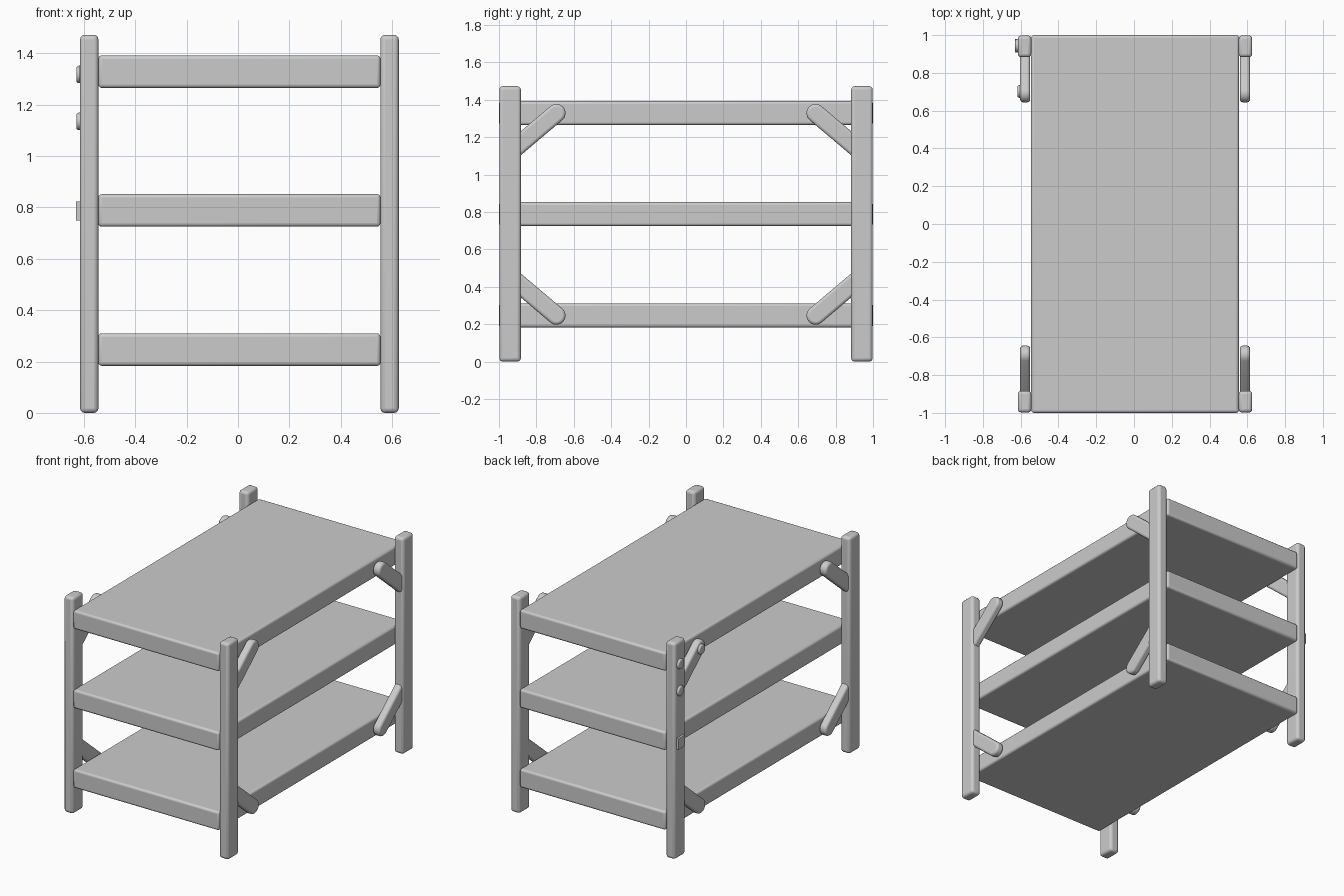
import bpy, bmesh, math
from mathutils import Matrix

if "Cube" in bpy.data.objects:
    bpy.data.objects.remove(bpy.data.objects["Cube"])

CX = 0.0055     # middle plane between the legs
MID_Z = 0.787   # mirror height of the braces


def finish(name, bm, bevel=0, segs=3, angle=35):
    bmesh.ops.recalc_face_normals(bm, faces=bm.faces)
    me = bpy.data.meshes.new(name)
    bm.to_mesh(me)
    bm.free()
    ob = bpy.data.objects.new(name, me)
    bpy.context.collection.objects.link(ob)
    if bevel:
        m = ob.modifiers.new("bevel", 'BEVEL')
        m.width, m.segments = bevel, segs
        m.limit_method, m.angle_limit = 'ANGLE', math.radians(angle)
    bpy.ops.object.select_all(action='DESELECT')
    bpy.context.view_layer.objects.active = ob
    ob.select_set(True)
    bpy.ops.object.shade_smooth_by_angle(angle=math.radians(40))
    return ob


def box(name, x, y, z, bevel=0):
    bm = bmesh.new()
    bmesh.ops.create_cube(bm, size=1)
    for v in bm.verts:
        for i, (a, b) in enumerate((x, y, z)):
            v.co[i] = (a + b) / 2 + v.co[i] * (b - a)
    return finish(name, bm, bevel)


def brace(name, x0, x1, a, b, r):
    # flat bar with round ends, drawn in the YZ plane and extruded along x
    bm = bmesh.new()
    ang = math.atan2(b[1] - a[1], b[0] - a[0])
    pts = []
    for c, start in ((b, ang - math.pi / 2), (a, ang + math.pi / 2)):
        for i in range(13):
            t = start + math.pi * i / 12
            pts.append((x0, c[0] + r * math.cos(t), c[1] + r * math.sin(t)))
    f = bm.faces.new([bm.verts.new(p) for p in pts])
    ext = bmesh.ops.extrude_face_region(bm, geom=[f])
    for v in ext['geom']:
        if isinstance(v, bmesh.types.BMVert):
            v.co.x = x1
    return finish(name, bm, 0.015)


def bolt(name, x0, x1, y, z):
    bm = bmesh.new()
    mat = Matrix.Translation(((x0 + x1) / 2, y, z)) @ Matrix.Rotation(math.pi / 2, 4, 'Y')
    bmesh.ops.create_cone(bm, cap_ends=True, segments=24, radius1=0.034,
                          radius2=0.034, depth=x1 - x0, matrix=mat)
    return finish(name, bm, 0.009)


# shelves
for name, z in (("bottom", 0.183), ("middle", 0.725), ("top", 1.265)):
    box(name + "_shelf", (-0.544, 0.555), (-1, 1), (z, z + 0.127), 0.014)

# legs with corner braces
for sx, side in ((-1, "left"), (1, "right")):
    for sy, end in ((-1, "front"), (1, "back")):
        tag = f"{end}_{side}"
        xs = sorted((CX + sx * 0.549, CX + sx * 0.6205))
        ys = sorted((sy * 0.883, sy * 0.998))
        box(tag + "_leg", xs, ys, (0, 1.472), 0.018)
        bx = sorted((CX + sx * 0.5555, CX + sx * 0.6085))
        for sz, level in ((-1, "lower"), (1, "upper")):
            brace(f"{tag}_{level}_brace", *bx,
                  (sy * 0.945, MID_Z + sz * 0.328),
                  (sy * 0.693, MID_Z + sz * 0.541), 0.049)

# bolts and small square plate on the back left leg
bolt("leg_bolt_upper", -0.629, -0.605, 0.945, 1.318)
bolt("leg_bolt_lower", -0.629, -0.605, 0.945, 1.135)
bolt("brace_bolt", -0.617, -0.593, 0.702, 1.322)
box("square_plate", (-0.63, -0.605), (0.908, 0.98), (0.749, 0.823))
